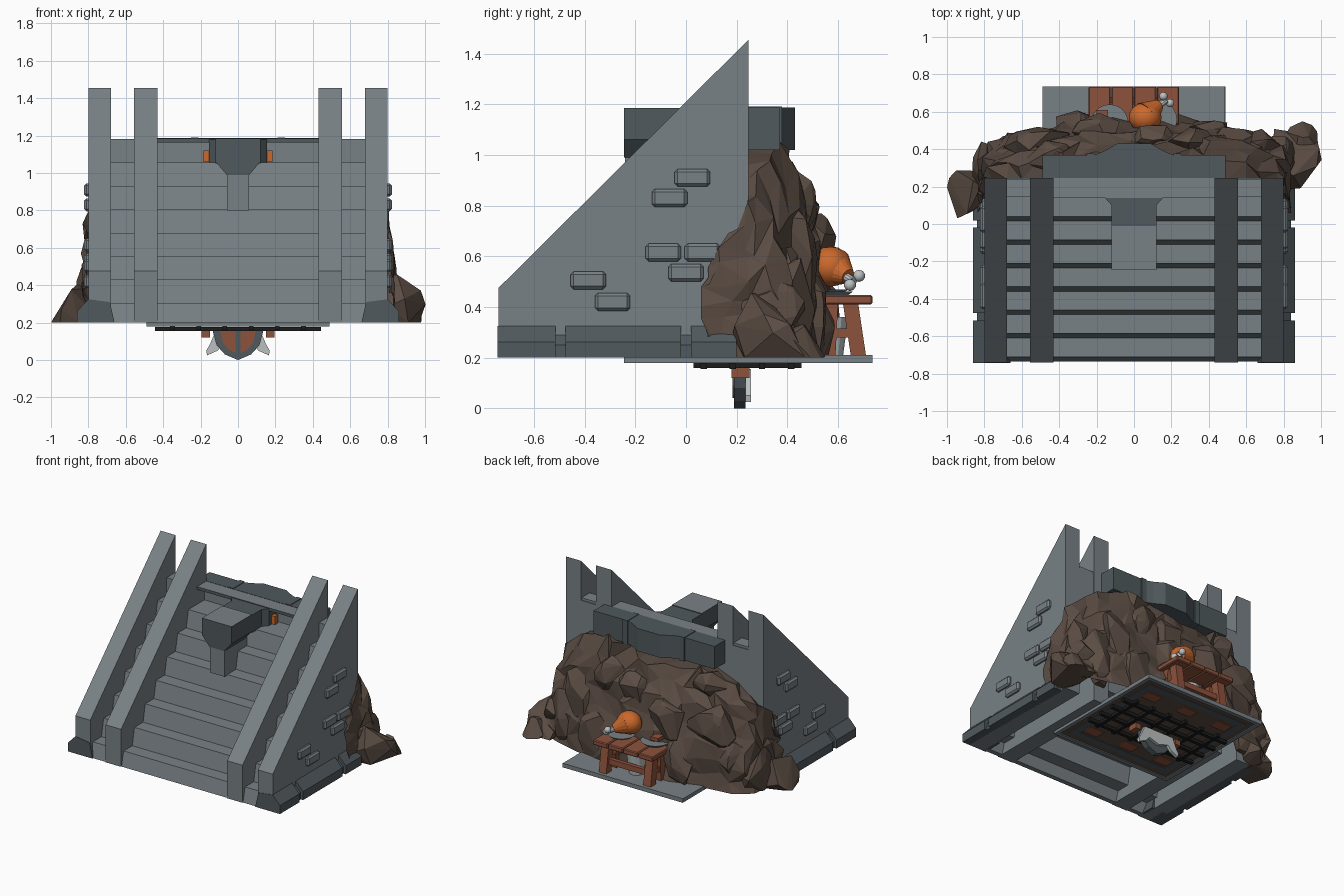
import bpy, bmesh, random
from mathutils import Vector

random.seed(4)
if "Cube" in bpy.data.objects:
    bpy.data.objects.remove(bpy.data.objects["Cube"])


def material(name, r, g, b):
    m = bpy.data.materials.new(name)
    m.use_nodes = True
    m.diffuse_color = (r, g, b, 1)
    m.node_tree.nodes["Principled BSDF"].inputs["Base Color"].default_value = (r, g, b, 1)
    return m


STONE = material("light stone", .19, .22, .235)
SLATE = material("dark slate", .08, .1, .11)
ROCK = material("brown rock", .105, .074, .057)
WOOD = material("red brown wood", .27, .085, .045)
ORANGE = material("roast orange", .6, .14, .025)
PALE = material("pale bone", .5, .53, .53)
IRON = material("black iron", .012, .012, .012)


def finish(name, bm, mat, smooth=False):
    bmesh.ops.recalc_face_normals(bm, faces=bm.faces)
    mesh = bpy.data.meshes.new(name)
    bm.to_mesh(mesh)
    bm.free()
    mesh.materials.append(mat)
    for p in mesh.polygons:
        p.use_smooth = smooth
    ob = bpy.data.objects.new(name, mesh)
    bpy.context.collection.objects.link(ob)
    return ob


def prism(name, pts, axis, lo, hi, mat):
    """Extrude a 2D profile along one axis."""
    def place(p, d):
        return {"x": (d, *p), "y": (p[0], d, p[1]), "z": (*p, d)}[axis]
    bm = bmesh.new()
    a, b = [[bm.verts.new(place(p, d)) for p in pts] for d in (lo, hi)]
    bm.faces.new(a)
    bm.faces.new(b)
    for i in range(len(pts)):
        j = (i + 1) % len(pts)
        bm.faces.new((a[i], a[j], b[j], b[i]))
    return finish(name, bm, mat)


def box(name, x, y, z, mat, bevel=0):
    ob = prism(name, [(x[0], y[0]), (x[1], y[0]), (x[1], y[1]), (x[0], y[1])], "z", *z, mat)
    if bevel:
        m = ob.modifiers.new("edge", "BEVEL")
        m.width, m.segments = bevel, 1
    return ob


def span(center, size):
    return center - size / 2, center + size / 2


def mirrored(pts, s):
    return [(s * x, z) for x, z in pts]


def paint(ob, mat, direction):
    """Recolour the faces that look in one direction."""
    ob.data.materials.append(mat)
    for p in ob.data.polygons:
        p.material_index = int(p.normal.dot(Vector(direction)) > .9)


def ball(name, center, size, mat, detail=16):
    bm = bmesh.new()
    bmesh.ops.create_uvsphere(bm, u_segments=detail, v_segments=detail // 2, radius=1)
    for v in bm.verts:
        v.co = Vector(center) + Vector(c * s for c, s in zip(v.co, size))
    return finish(name, bm, mat, True)


def rod(name, a, b, r1, r2, mat, sides=10):
    a, b = Vector(a), Vector(b)
    bm = bmesh.new()
    bmesh.ops.create_cone(bm, cap_ends=True, segments=sides, radius1=r1, radius2=r2, depth=(b - a).length)
    q = (b - a).to_track_quat("Z", "Y")
    for v in bm.verts:
        v.co = q @ v.co + (a + b) / 2
    return finish(name, bm, mat)


# Hollow staircase with leaning risers, closed at the back, and its top slab
upper, under = [], []
for i in range(7):
    y, z, d = -.735 + .125 * i, .305 + .125 * i, .125
    upper += [(y, z - d if i else .2), (y + .025, z)]
    under += [(y + .035, z - d - .03 if i else .2), (y + .06, z - .03)]
prism("staircase", upper + [(.24, 1.055), (.24, 1.025)] + under[::-1], "x", -.7, .7, STONE)
box("stair_back", (-.7, .7), (.225, .246), (.7, 1.165), STONE)
slab = box("top_slab", (-.44, .44), (.14, .246), (1.163, 1.185), STONE)
paint(slab, SLATE, (0, -1, 0))

# Four sloping walls, side bricks and corner skirts
wall = [(-.74, .2), (-.74, .475), (.247, 1.455), (.247, .2)]
bricks = [(.025, .91), (-.065, .83), (-.09, .615), (.065, .615), (0, .535), (-.385, .505), (-.29, .42)]
skirt = [(.66, .2), (.86, .2), (.86, .262), (.8, .325), (.685, .31)]
outer_skirt = [(.79, .2), (.86, .2), (.86, .262), (.8, .325), (.79, .325)]
groove = [(.79, .2), (.84, .2), (.84, .25), (.8, .29), (.79, .29)]
for s, side in ((-1, "right"), (1, "left")):
    for part, a, b in (("inner", .43, .555), ("outer", .68, .8)):
        prism(f"{side}_{part}_wall", wall, "x", s * a, s * b, STONE)
    box(side + "_top_step", span(s * .62, .14), (.145, .24), (1.05, 1.182), STONE)
    for y, z in bricks:
        box(side + "_brick", span(s * .8, .045), span(y, .14), span(z, .07), STONE, .012)
    prism(side + "_front_corner", mirrored(skirt, s), "y", -.743, -.6, SLATE)
    for a, b in ((-.6, -.515), (-.475, -.02), (.02, .2)):
        prism(side + "_skirt", mirrored(outer_skirt, s), "y", a, b, SLATE)
    prism(side + "_skirt_groove", mirrored(groove, s), "y", -.6, .19, SLATE)
    box(side + "_ember", span(s * .17, .03), (.165, .2), (1.06, 1.12), ORANGE)

# Projecting keystone, its stem and the rear parapet
key = [(-.12, 1.185), (-.12, 1.06), (-.06, .99), (.06, .99), (.12, 1.06), (.12, 1.185)]
paint(prism("keystone", key, "y", -.245, -.01, SLATE), STONE, (0, 0, 1))
box("keystone_stem", (-.06, .06), (-.24, .02), (.8, 1), STONE)
neck_side = [(.12, -.01), (.12, .1), (.155, .14), (.155, .23)]
prism("keystone_neck", neck_side + mirrored(neck_side[::-1], -1), "z", 1.05, 1.18, SLATE)
half = [(.49, .245), (.49, .37), (.21, .37), (.16, .39), (.09, .43)]
prism("parapet", half + mirrored(half[::-1], -1), "z", 1.02, 1.187, SLATE)
for x in (-.23, .23):
    box("parapet_clamp", span(x, .04), (.246, .378), (1.015, 1.191), SLATE)

# Rock heap: jagged loft between a ground outline and a crest
ground = [(-.82, .06), (-.84, .2), (-.82, .38), (-.7, .47), (-.45, .5), (-.25, .57), (0, .57),
          (.25, .56), (.5, .52), (.7, .47), (.84, .42), (.84, .25), (.82, .06)]
crest = [(-.81, .12, .63), (-.81, .2, .7), (-.76, .28, .8), (-.6, .33, .92), (-.4, .36, 1), (-.2, .38, .98),
         (0, .4, .96), (.2, .38, 1), (.4, .38, 1.04), (.6, .34, .98), (.76, .28, .86), (.81, .2, .72), (.81, .12, .65)]


def refine(pts):
    out = []
    for a, b in zip(pts, pts[1:]):
        out += [Vector(a), (Vector(a) + Vector(b)) / 2]
    return out + [Vector(pts[-1])]


bm = bmesh.new()
rows, levels = [], 7
low, high = refine([(x, y, .2) for x, y in ground]), refine(crest)
for k in range(levels + 1):
    t, row = k / levels, []
    for a, b in zip(low, high):
        p = a.lerp(b, t ** 1.9)
        p.z = a.z + (b.z - a.z) * t
        j = .032 if k else 0
        p += Vector((random.uniform(-j, j), random.uniform(-j, j), random.uniform(-j, j)))
        if p.y < .27:  # hug the outside of the side walls
            p.x = min(max(abs(p.x), .808), .84) * (1 if p.x > 0 else -1)
            p.y = max(p.y, .06)
        row.append(bm.verts.new(p))
    rows.append(row)
rows.append([bm.verts.new((max(-.8, min(.8, p.x)), min(p.y, .24), p.z - .02)) for p in high])
for r, q in zip(rows, rows[1:]):
    for i in range(len(r) - 1):
        a, b, c, d = r[i], r[i + 1], q[i + 1], q[i]
        for f in random.choice([((a, b, c), (a, c, d)), ((a, b, d), (b, c, d))]):
            bm.faces.new(f)
finish("rock_heap", bm, ROCK)


def boulder(center, size, count=20):
    """Chipped hull of random points, cut flat at the ground."""
    bm = bmesh.new()
    for _ in range(count):
        d = Vector(random.gauss(0, 1) for _ in range(3)).normalized()
        p = Vector(center) + Vector(c * s for c, s in zip(d, size))
        bm.verts.new((p.x, p.y, max(p.z, .2)))
    hull = bmesh.ops.convex_hull(bm, input=bm.verts)
    bmesh.ops.delete(bm, geom=hull["geom_interior"], context="VERTS")
    finish("boulder", bm, ROCK)


for center, size in [
        ((.85, .36, .22), (.16, .19, .28)), ((.78, .34, .36), (.09, .15, .16)), ((.9, .42, .22), (.1, .13, .12)),
        ((-.89, .16, .22), (.12, .15, .22)), ((-.79, .3, .34), (.08, .15, .2)),
        ((-.5, .43, .6), (.2, .09, .22)), ((.5, .43, .6), (.2, .09, .26)),
        ((.3, .44, .8), (.14, .08, .14)), ((-.2, .5, .62), (.16, .1, .16)),
        ((-.33, .53, .38), (.13, .08, .2)), ((.38, .5, .35), (.15, .07, .2)),
        ((.66, .41, .4), (.14, .1, .24)), ((-.66, .39, .35), (.14, .1, .22)),
        ((.1, .46, .76), (.12, .09, .12)), ((-.45, .36, .9), (.14, .09, .1))]:
    boulder(center, size)

# Floor slab with framed underside
box("floor_slab", (-.49, .485), (-.245, .735), (.195, .21), STONE)
box("floor_underside", (-.46, .46), (-.22, .71), (.187, .195), ROCK)
for name, inset, w, z, mat in (("floor_rim", 0, .03, .18, STONE), ("inner_rim", .07, .05, .183, SLATE)):
    x, y0, y1 = .488 - inset, -.245 + inset, .735 - inset
    for s in (-1, 1):
        box(name, span(s * (x - w / 2), w), (y0, y1), (z, .2), mat)
    for a in (y0, y1 - w):
        box(name, (-x, x), (a, a + w), (z, .2), mat)
for x in (-.3, 0, .3):
    for y in (-.06, .54):
        box("underside_tile", span(x, .12), span(y, .08), (.182, .19), WOOD)

# Iron grate
for i in range(4):
    box("grate_long_bar", (-.445, .445), span(.07 + .115 * i, .025), (.155, .178), IRON)
for i in range(6):
    box("grate_cross_bar", span(-.35 + .14 * i, .025), (.03, .455), (.16, .182), IRON)

# Hanging shield with crossed blades
rim = [(0, 0), (.07, .03), (.115, .08), (.135, .155)]
panel = [(.014, .04), (.05, .055), (.08, .09), (.095, .155), (.014, .155)]
blade = [(0, .06), (.08, .085), (.11, .05), (.165, .025), (.17, .05), (.15, .085), (.12, .155), (0, .155)]
prism("shield", rim + mirrored(rim[:0:-1], -1), "y", .19, .235, SLATE)
for s in (-1, 1):
    prism("shield_panel", mirrored(panel, s), "y", .184, .2, WOOD)
    prism("shield_blade", mirrored(blade, s), "y", .234, .256, PALE)
    box("shield_hook", span(s * .172, .045), (.18, .25), (.12, .16), WOOD)

# Plank table with splayed legs
for i in range(4):
    box("table_plank", span(-.184 + .122 * i, .119), (.53, .735), (.41, .447), WOOD, .006)
leg = [(.62, .41), (.68, .41), (.71, .21), (.65, .21)]
rear_leg = [(.55, .41), (.6, .41), (.59, .21), (.54, .21)]
for s in (-1, 1):
    for pts in (leg, rear_leg):
        prism("table_leg", pts, "x", s * .15, s * .21, WOOD)
    box("table_brace", span(s * .18, .05), (.55, .69), (.28, .315), WOOD)
box("table_rail", (-.18, .18), (.65, .68), (.27, .31), WOOD)
box("broken_plank", (-.2, -.14), (.5, .61), (.5, .525), WOOD)

# Roast leg, dishes and the pot below
ball("roast", (.06, .57, .56), (.088, .08, .08), ORANGE)
rod("roast_taper", (.07, .585, .555), (.135, .64, .52), .078, .03, ORANGE, 16)
rod("bone", (.11, .615, .53), (.17, .66, .5), .018, .018, PALE)
for d in (-.018, .018):
    ball("bone_knob", (.175 + d, .665 - d, .505 - d), (.024, .024, .024), PALE, 10)
rod("plate", (.13, .56, .447), (.13, .56, .462), .08, .1, STONE, 20)
rod("side_dish", (-.13, .54, .447), (-.13, .54, .47), .07, .1, STONE, 20)
rod("pot", (0, .57, .21), (0, .57, .36), .05, .07, PALE, 14)
